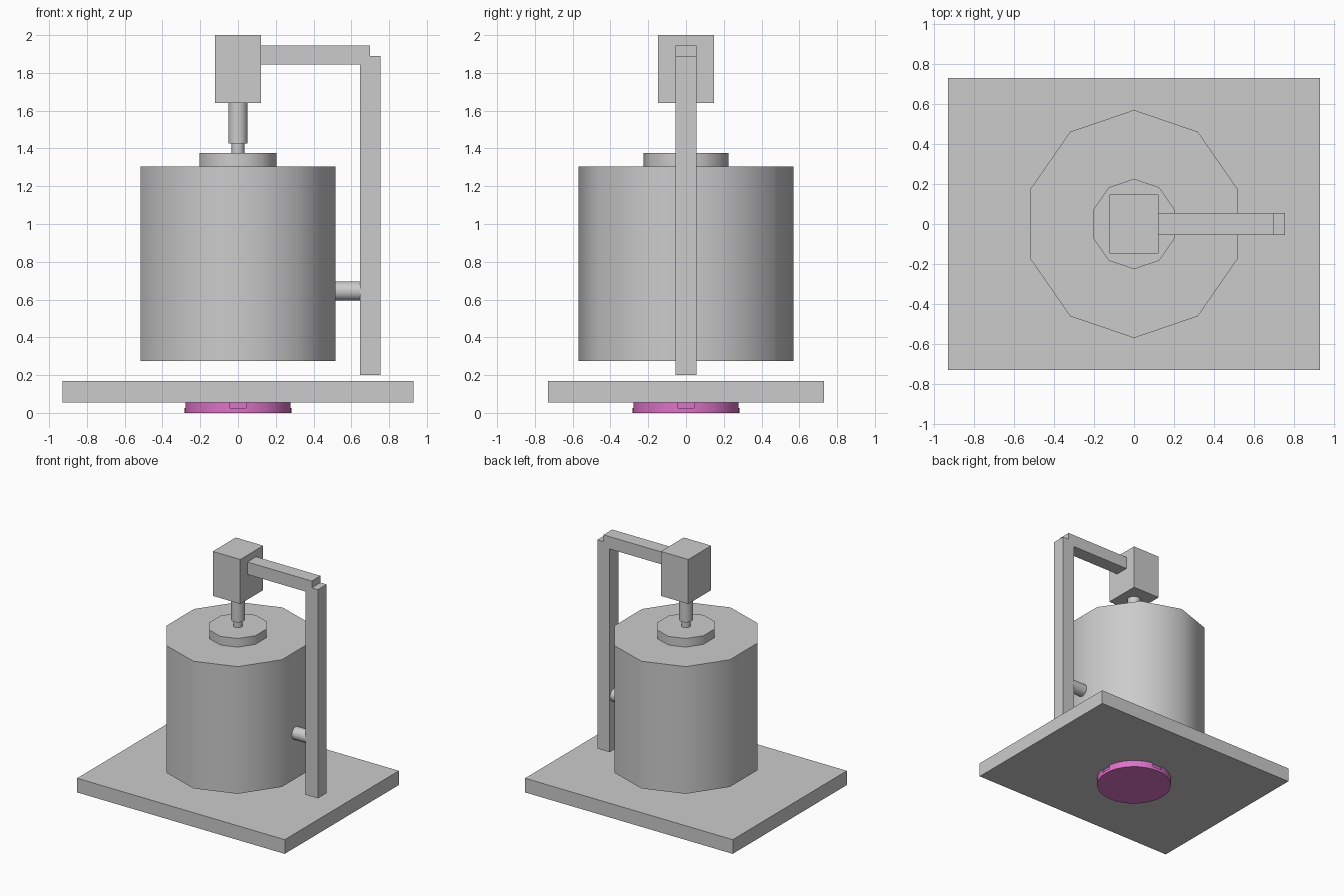
import bpy
from math import radians

if "Cube" in bpy.data.objects:
    bpy.data.objects.remove(bpy.data.objects["Cube"])


def box(name, x0, x1, y0, y1, z0, z1):
    bpy.ops.mesh.primitive_cube_add(size=1, location=((x0 + x1) / 2, (y0 + y1) / 2, (z0 + z1) / 2))
    ob = bpy.context.object
    ob.name = name
    ob.scale = (x1 - x0, y1 - y0, z1 - z0)
    bpy.ops.object.transform_apply(location=False, rotation=False, scale=True)
    return ob


def drum(name, rx, ry, z0, z1, sides):
    bpy.ops.mesh.primitive_cylinder_add(vertices=sides, radius=1, depth=z1 - z0, location=(0, 0, (z0 + z1) / 2))
    ob = bpy.context.object
    ob.name = name
    ob.scale = (rx, ry, 1)
    bpy.ops.object.transform_apply(location=False, rotation=False, scale=True)
    bpy.ops.object.shade_smooth_by_angle(angle=radians(40))
    return ob


# Base plate
box("base_plate", -0.93, 0.93, -0.73, 0.73, 0.055, 0.17)

# Coloured foot disc with four shallow rim notches
foot = drum("foot_disc", 0.283, 0.283, 0, 0.055, 32)
mat = bpy.data.materials.new("magenta")
mat.diffuse_color = (0.72, 0.17, 0.58, 1)
mat.use_nodes = True
mat.node_tree.nodes["Principled BSDF"].inputs["Base Color"].default_value = mat.diffuse_color
foot.data.materials.append(mat)
for i, (sx, sy) in enumerate([(1, 0), (-1, 0), (0, 1), (0, -1)]):
    cx, cy = 0.29 * sx, 0.29 * sy
    hx, hy = (0.025, 0.042) if sx else (0.042, 0.025)
    cutter = box(f"notch_cutter_{i}", cx - hx, cx + hx, cy - hy, cy + hy, 0.025, 0.07)
    mod = foot.modifiers.new(f"notch_{i}", 'BOOLEAN')
    mod.operation = 'DIFFERENCE'
    mod.object = cutter
    cutter.hide_render = True
    cutter.hide_set(True)

# Ten-sided tank and lid
drum("tank", 0.543, 0.57, 0.275, 1.305, 10)
drum("tank_lid", 0.215, 0.226, 1.305, 1.375, 10)

# Stepped drive shaft and motor
drum("shaft_tip", 0.034, 0.034, 1.375, 1.425, 16)
drum("shaft_sleeve", 0.051, 0.051, 1.425, 1.64, 16)
box("motor_housing", -0.123, 0.123, -0.147, 0.147, 1.64, 2.0)

# Support arm and post
box("support_arm", 0.123, 0.70, -0.056, 0.056, 1.845, 1.945)
box("support_post", 0.645, 0.755, -0.056, 0.056, 0.2, 1.89)

# Side pipe joining the tank to the post
bpy.ops.mesh.primitive_cylinder_add(vertices=16, radius=0.051, depth=0.129,
                                    location=(0.5805, 0, 0.645), rotation=(0, radians(90), 0))
bpy.context.object.name = "side_pipe"
bpy.ops.object.shade_smooth_by_angle(angle=radians(40))
